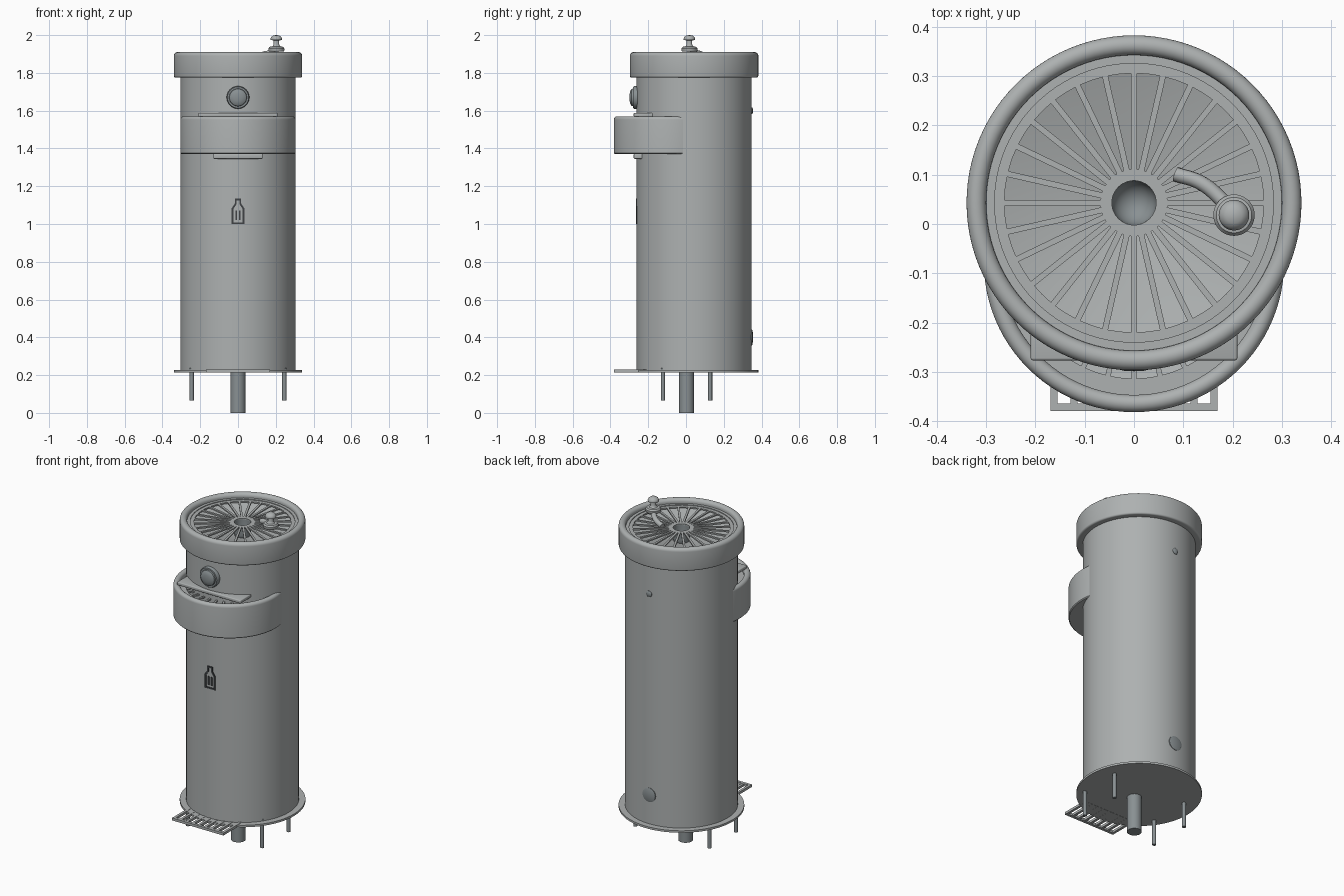
import bpy, bmesh, math
from mathutils import Vector, Matrix

if "Cube" in bpy.data.objects:
    bpy.data.objects.remove(bpy.data.objects["Cube"])

CY = 0.043      # body axis
BY = -0.077     # front basin axis


def material(name, rgb):
    m = bpy.data.materials.new(name)
    m.diffuse_color = (*rgb, 1)
    m.use_nodes = True
    m.node_tree.nodes["Principled BSDF"].inputs["Base Color"].default_value = m.diffuse_color
    return m


GREY = material("brushed grey", (0.42, 0.44, 0.44))
STEEL = material("dark steel", (0.25, 0.28, 0.29))
INK = material("icon black", (0.05, 0.055, 0.06))


def finish(bm, name, mat, loc=(0, 0, 0), smooth=True):
    bmesh.ops.remove_doubles(bm, verts=bm.verts, dist=1e-5)
    bmesh.ops.recalc_face_normals(bm, faces=bm.faces)
    me = bpy.data.meshes.new(name)
    bm.to_mesh(me)
    bm.free()
    ob = bpy.data.objects.new(name, me)
    ob.location = loc
    me.materials.append(mat)
    bpy.context.collection.objects.link(ob)
    bpy.ops.object.select_all(action='DESELECT')
    ob.select_set(True)
    bpy.context.view_layer.objects.active = ob
    if smooth:
        bpy.ops.object.shade_smooth_by_angle(angle=math.radians(35))
    return ob


def lathe(name, profile, mat, loc=(0, 0, 0), n=96, closed=False, rot=None):
    """Revolve (radius, height) points around the local z axis."""
    bm = bmesh.new()
    rings = []
    for r, z in profile:
        if r < 1e-6:
            rings.append([bm.verts.new((0, 0, z))] * n)
        else:
            rings.append([bm.verts.new((r * math.cos(t), r * math.sin(t), z))
                          for t in (2 * math.pi * i / n for i in range(n))])
    pairs = list(zip(rings, rings[1:]))
    if closed:
        pairs.append((rings[-1], rings[0]))
    for a, b in pairs:
        for i in range(n):
            j = (i + 1) % n
            vs = list(dict.fromkeys((a[i], a[j], b[j], b[i])))
            if len(vs) > 2:
                bm.faces.new(vs)
    if rot:
        bm.transform(rot)
    return finish(bm, name, mat, loc)


def box(name, x0, x1, y0, y1, z0, z1, mat, bevel=0.0):
    bm = bmesh.new()
    bmesh.ops.create_cube(bm, size=1)
    bm.transform(Matrix.Translation(((x0 + x1) / 2, (y0 + y1) / 2, (z0 + z1) / 2))
                 @ Matrix.Diagonal((x1 - x0, y1 - y0, z1 - z0, 1)))
    if bevel:
        bmesh.ops.bevel(bm, geom=bm.edges[:], offset=bevel, segments=3,
                        profile=0.5, affect='EDGES')
    return finish(bm, name, mat, smooth=bool(bevel))


def arc(cr, cz, r, a0, a1, n=6):
    return [(cr + r * math.cos(math.radians(a0 + (a1 - a0) * i / n)),
             cz + r * math.sin(math.radians(a0 + (a1 - a0) * i / n))) for i in range(n + 1)]


def grille(name, s, loc, n=28):
    """Round plate with radial slots, scaled by s."""
    hub, inner, outer, rim, half = 0.045 * s, 0.068 * s, 0.263 * s, 0.302 * s, 0.006 * s
    bm = bmesh.new()

    def p(r, a):
        return bm.verts.new((r * math.cos(a), r * math.sin(a), 0))

    for i in range(n):
        a, step = 2 * math.pi * i / n, 2 * math.pi / n
        di, do = half / inner, half / outer
        bm.faces.new((p(inner, a - di), p(outer, a - do), p(outer, a + do), p(inner, a + di)))
        # ring pieces beside the spoke and beside the slot
        for r0, r1, d in ((hub, inner, di), (outer, rim, do)):
            mid = a + step / 2
            for b0, b1 in ((a - d, a + d), (a + d, mid), (mid, a + step - d)):
                bm.faces.new((p(r0, b0), p(r1, b0), p(r1, b1), p(r0, b1)))
    bmesh.ops.remove_doubles(bm, verts=bm.verts, dist=1e-5)
    ext = bmesh.ops.extrude_face_region(bm, geom=bm.faces[:])
    for v in ext["geom"]:
        if isinstance(v, bmesh.types.BMVert):
            v.co.z -= 0.008
    return finish(bm, name, GREY, loc, smooth=False)


# Main column and base flange
lathe("column_body", [(0, 0.225), (0.305, 0.225), (0.305, 1.785)], GREY, (0, CY, 0))
lathe("base_flange", [(0, 0.215), (0.34, 0.215), (0.34, 0.227), (0, 0.227)], GREY, (0, CY, 0))

# Top collar with rounded rim
cap = ([(0.302, 1.775)] + arc(0.33, 1.785, 0.01, -90, 0, 4)
       + arc(0.32, 1.89, 0.02, 0, 180, 12) + [(0.300, 1.84)])
lathe("top_collar", cap, GREY, (0, CY, 0), closed=True)
grille("top_grille", 1.0, (0, CY, 1.88))
lathe("top_step_ring", [(0.283, 1.879), (0.283, 1.884), (0.303, 1.884), (0.303, 1.879)],
      GREY, (0, CY, 0), closed=True)
lathe("top_bowl", [(0.301, 1.865), (0.27, 1.855), (0.15, 1.825), (0.045, 1.805)], GREY, (0, CY, 0))
lathe("top_drain", [(0.045, 1.88), (0.045, 1.82)] + arc(0, 1.82, 0.045, 0, -90), STEEL, (0, CY, 0), n=48)

# Bottle-filling basin overlapping the column front
basin = ([(0, 1.37), (0.300, 1.37), (0.305, 1.375)] + arc(0.2875, 1.5525, 0.0175, 0, 180, 12)
         + [(0.270, 1.52), (0.22, 1.50), (0, 1.47)])
lathe("front_basin", basin, GREY, (0, BY, 0))
grille("front_basin_grille", 0.9, (0, BY, 1.54))
box("basin_upper_bracket", -0.21, 0.21, -0.277, -0.17, 1.568, 1.588, GREY, 0.005)
box("basin_lower_bracket", -0.13, 0.13, -0.277, -0.20, 1.345, 1.372, GREY, 0.005)

# Push button and rear covers, revolved around the y axis
FRONT = Matrix.Rotation(math.pi / 2, 4, 'X')
BACK = Matrix.Rotation(-math.pi / 2, 4, 'X')
lathe("push_button", [(0.06, -0.02), (0.06, 0.012), (0.056, 0.018), (0.047, 0.018), (0.045, 0.026),
                      (0.036, 0.032), (0.02, 0.036), (0, 0.037)], STEEL, (0, -0.262, 1.67), 48, rot=FRONT)
for name, r, z in (("rear_upper_cover", 0.018, 1.60), ("rear_lower_cover", 0.042, 0.40)):
    lathe(name, [(r, -0.01), (r, 0.002), (r * 0.8, 0.005), (0, 0.007)], STEEL,
          (0, 0.348, z), 32, rot=BACK)

# Bottle pictogram: outline strip plus two bars
half = [(0.034, 1.000), (0.034, 1.082), (0.017, 1.108), (0.017, 1.134)]
half_in = [(0.025, 1.009), (0.025, 1.078), (0.009, 1.103), (0.009, 1.125)]
outer = half + [(-x, z) for x, z in reversed(half)]
inner = half_in + [(-x, z) for x, z in reversed(half_in)]
bm = bmesh.new()
vo = [bm.verts.new((x, -0.266, z)) for x, z in outer]
vi = [bm.verts.new((x, -0.266, z)) for x, z in inner]
for i in range(len(vo)):
    j = (i + 1) % len(vo)
    bm.faces.new((vo[i], vo[j], vi[j], vi[i]))
ext = bmesh.ops.extrude_face_region(bm, geom=bm.faces[:])
for v in ext["geom"]:
    if isinstance(v, bmesh.types.BMVert):
        v.co.y += 0.008
finish(bm, "bottle_icon_outline", INK, smooth=False)
for side in (-1, 1):
    box("bottle_icon_bar", side * 0.010 - 0.004, side * 0.010 + 0.004, -0.266, -0.258, 1.022, 1.072, INK)

# Bubbler tap above the top grille
tap = [(0, 1.912), (0.038, 1.912), (0.042, 1.918), (0.042, 1.930), (0.036, 1.938), (0.022, 1.940),
       (0.018, 1.944), (0.015, 1.950), (0.015, 1.972), (0.030, 1.974), (0.031, 1.980),
       (0.027, 1.990), (0.016, 1.998), (0, 2.0)]
lathe("bubbler_tap", tap, GREY, (0.203, 0.018, 0), 48)

# Curved feed pipe from the tap down to the grille
curve = bpy.data.curves.new("feed_pipe", 'CURVE')
curve.dimensions = '3D'
curve.bevel_depth = 0.015
curve.bevel_resolution = 4
curve.use_fill_caps = True
path = [(0.203, 0.018, 1.920), (0.175, 0.052, 1.908), (0.135, 0.084, 1.898), (0.085, 0.101, 1.886)]
sp = curve.splines.new('BEZIER')
sp.bezier_points.add(len(path) - 1)
for bp, co in zip(sp.bezier_points, path):
    bp.co = co
    bp.handle_left_type = bp.handle_right_type = 'AUTO'
curve.materials.append(GREY)
bpy.context.collection.objects.link(bpy.data.objects.new("feed_pipe", curve))

# Ground post and anchor pins
lathe("ground_post", [(0, 0), (0.04, 0), (0.04, 0.22)], STEEL, (0, 0.003, 0), 48)
for x in (-0.245, 0.245):
    for y in (-0.122, 0.128):
        lathe("anchor_pin", [(0, 0.065), (0.011, 0.065), (0.011, 0.236), (0.008, 0.24), (0, 0.24)],
              STEEL, (x, y, 0), 20)

# Foot grate in front of the base
for y in (-0.380, -0.215):
    box("foot_grate_rail", -0.17, 0.17, y, y + 0.016, 0.214, 0.229, GREY)
for i in range(9):
    x = -0.1625 + i * 0.325 / 8
    box("foot_grate_bar", x - 0.0075, x + 0.0075, -0.365, -0.214, 0.2145, 0.2285, GREY)
